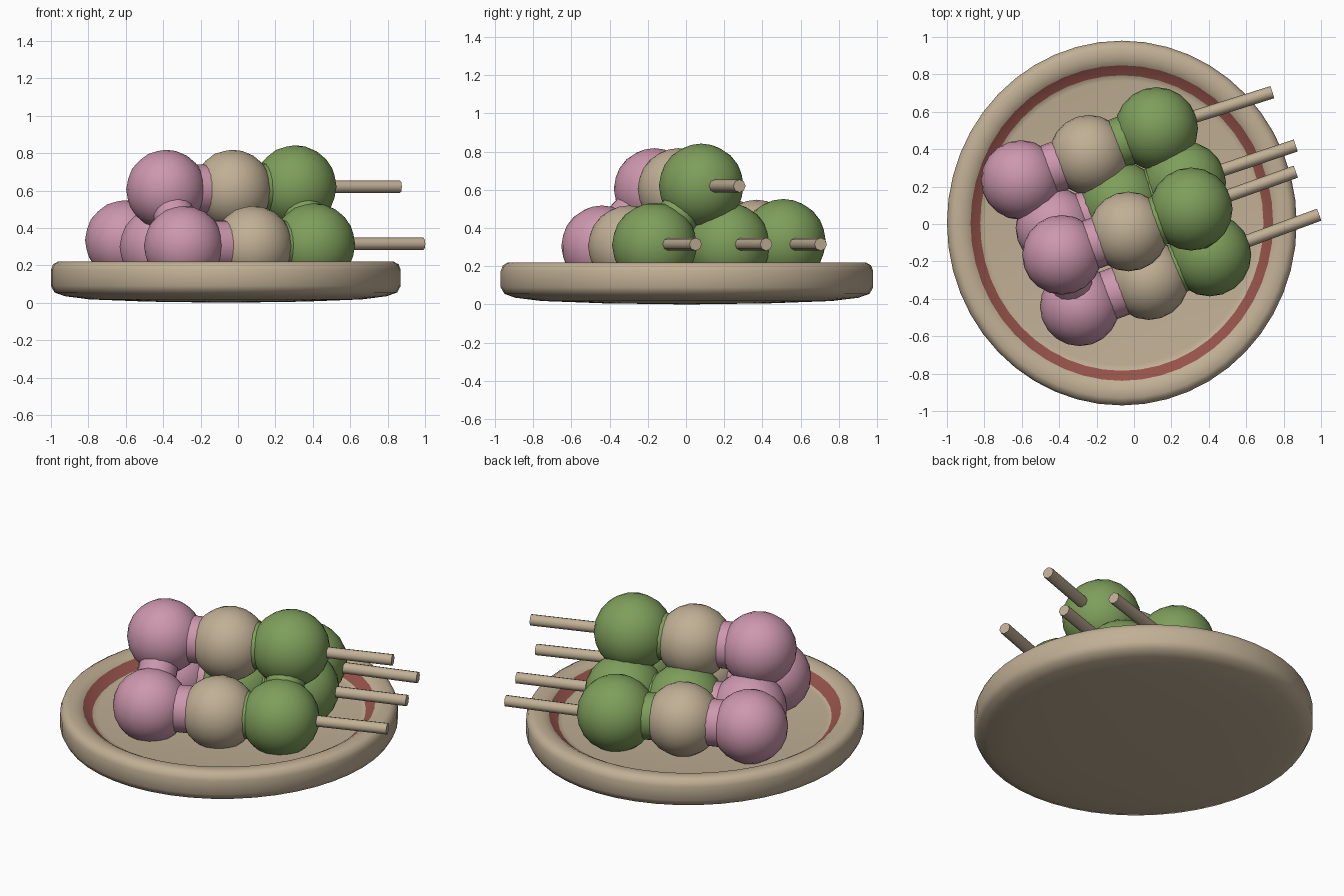
import bpy, bmesh, math
from mathutils import Vector, Matrix

if "Cube" in bpy.data.objects:
    bpy.data.objects.remove(bpy.data.objects["Cube"])


def material(name, rgb):
    m = bpy.data.materials.new(name)
    m.diffuse_color = (*rgb, 1)
    m.use_nodes = True
    m.node_tree.nodes["Principled BSDF"].inputs["Base Color"].default_value = m.diffuse_color
    return m


BEIGE = material("beige", (0.53, 0.43, 0.30))
PINK = material("pink", (0.61, 0.31, 0.42))
GREEN = material("green", (0.21, 0.345, 0.105))
RED = material("red_brown", (0.30, 0.085, 0.068))


def finish(name, bm, mats, angle=50):
    bmesh.ops.recalc_face_normals(bm, faces=bm.faces)
    me = bpy.data.meshes.new(name)
    bm.to_mesh(me)
    bm.free()
    ob = bpy.data.objects.new(name, me)
    bpy.context.collection.objects.link(ob)
    for m in mats:
        me.materials.append(m)
    bpy.ops.object.select_all(action='DESELECT')
    ob.select_set(True)
    bpy.context.view_layer.objects.active = ob
    bpy.ops.object.shade_smooth_by_angle(angle=math.radians(angle))
    return ob


def rod(name, a, b, radius, sides, mat):
    a, b = Vector(a), Vector(b)
    d = b - a
    bm = bmesh.new()
    rot = d.to_track_quat('Z', 'Y').to_matrix().to_4x4()
    bmesh.ops.create_cone(bm, cap_ends=True, segments=sides, radius1=radius,
                          radius2=radius, depth=d.length,
                          matrix=Matrix.Translation((a + b) / 2) @ rot)
    finish(name, bm, [mat])


def ball(name, centre, radius, mat):
    bm = bmesh.new()
    bmesh.ops.create_icosphere(bm, subdivisions=3, radius=radius,
                               matrix=Matrix.Translation(centre))
    finish(name, bm, [mat])


# Plate: lathed profile (radius, height), slightly oval; inner wall is the red band
profile = [(0.0, 0.0), (0.45, 0.006), (0.78, 0.018), (0.92, 0.035), (0.98, 0.055),
           (1.0, 0.09), (1.0, 0.175), (0.988, 0.205), (0.96, 0.22), (0.90, 0.218),
           (0.865, 0.20), (0.81, 0.155), (0.78, 0.15), (0.0, 0.145)]
RED_BAND = 10
N = 48
bm = bmesh.new()
rings = []
for r, z in profile:
    if r == 0:
        rings.append([bm.verts.new((-0.065, 0.005, z))] * N)
    else:
        rings.append([bm.verts.new((-0.065 + 0.935 * r * math.cos(2 * math.pi * i / N),
                                    0.005 + 0.975 * r * math.sin(2 * math.pi * i / N), z))
                      for i in range(N)])
for k in range(len(rings) - 1):
    for i in range(N):
        j = (i + 1) % N
        quad = [rings[k][i], rings[k][j], rings[k + 1][j], rings[k + 1][i]]
        f = bm.faces.new(list(dict.fromkeys(quad)))
        f.material_index = 1 if k == RED_BAND else 0
finish("plate", bm, [BEIGE, RED])

# Skewers: name, three dumpling centres with colours, stick tip
skewers = [
    ("front", [(-0.29, -0.44, 0.305), (0.08, -0.30, 0.305), (0.405, -0.165, 0.31)],
     (PINK, BEIGE, GREEN), (0.99, 0.05, 0.315)),
    ("middle", [(-0.42, -0.02, 0.30), (-0.07, 0.11, 0.30), (0.27, 0.22, 0.31)],
     (PINK, GREEN, GREEN), (0.865, 0.42, 0.315)),
    ("back", [(-0.605, 0.235, 0.335), (-0.24, 0.37, 0.335), (0.12, 0.51, 0.33)],
     (PINK, BEIGE, GREEN), (0.74, 0.705, 0.315)),
    ("top", [(-0.385, -0.165, 0.605), (-0.03, -0.04, 0.605), (0.305, 0.08, 0.62)],
     (PINK, BEIGE, GREEN), (0.865, 0.28, 0.62)),
]
for name, centres, mats, tip in skewers:
    for i, (c, m) in enumerate(zip(centres, mats)):
        ball(f"{name}_dumpling_{i + 1}", c, 0.222 if m == GREEN else 0.213, m)
    # sticky necks joining neighbouring dumplings
    for i, m in ((0, mats[0]), (1, mats[2])):
        a, b = Vector(centres[i]), Vector(centres[i + 1])
        mid, d = (a + b) / 2, (b - a).normalized() * 0.045
        rod(f"{name}_neck_{i + 1}", mid - d, mid + d, 0.135, 20, m)
    # wooden stick
    last = Vector(centres[2])
    start = Vector((last.x, last.y, tip[2]))
    rod(f"{name}_stick", start, tip, 0.034, 8, BEIGE)

# Sticky joins between the top skewer and the ones below it
top = skewers[3]
for name, i, m in (("pink_join", 0, PINK), ("green_join", 2, GREEN)):
    for k, low in enumerate((skewers[0], skewers[1])):
        a, b = Vector(top[1][i]), Vector(low[1][i])
        rod(f"{name}_{k + 1}", a.lerp(b, 0.36), a.lerp(b, 0.64), 0.11, 16, m)
